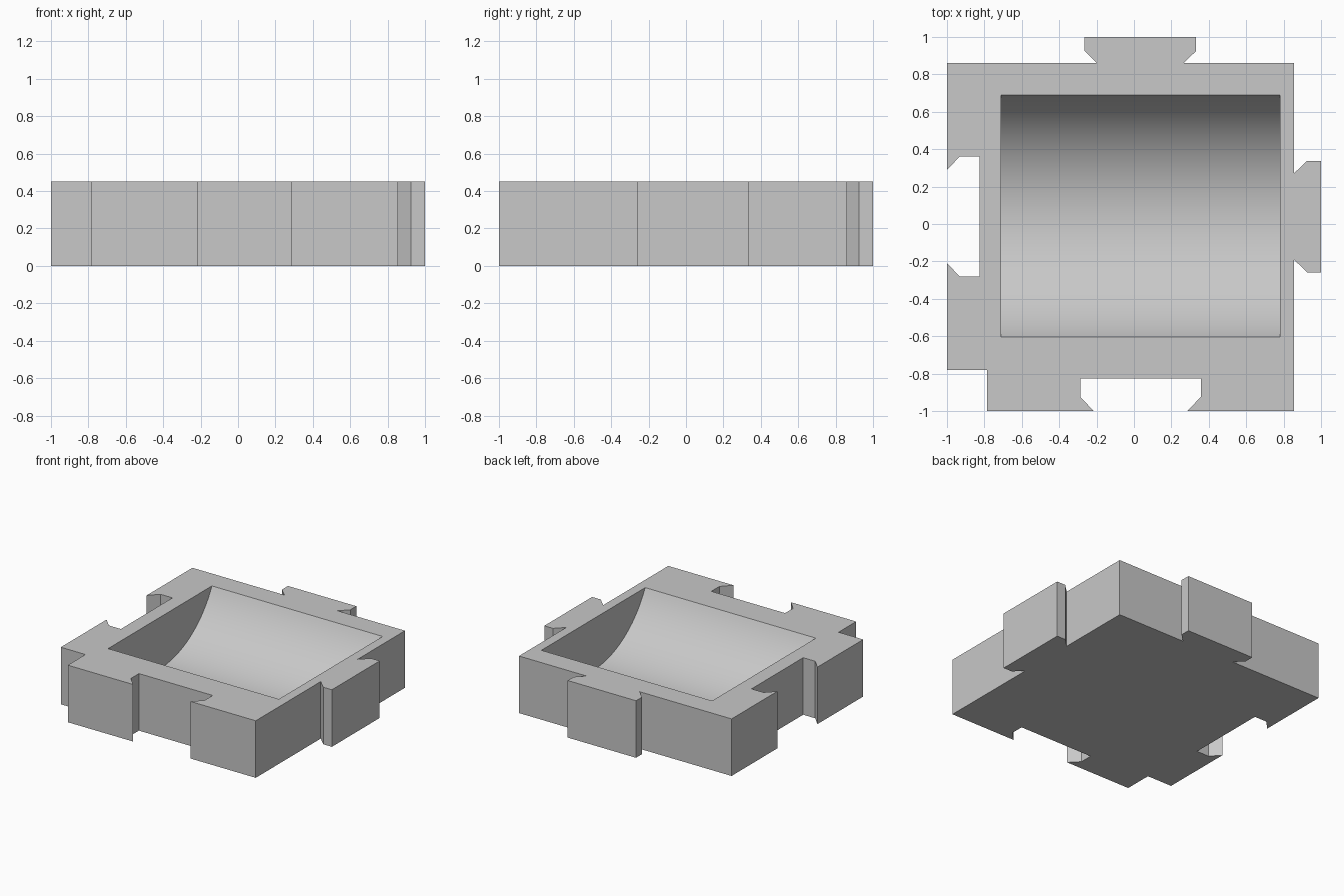
import bpy, bmesh, math
from mathutils import Vector

cube = bpy.data.objects.get("Cube")
if cube:
    bpy.data.objects.remove(cube, do_unlink=True)

HEIGHT = 0.45
grey = bpy.data.materials.new("plain grey")
grey.use_nodes = True
colour = (0.58, 0.58, 0.58, 1)
grey.diffuse_color = colour
grey.node_tree.nodes["Principled BSDF"].inputs["Base Color"].default_value = colour


def prism(name, points, offset):
    """Extrude a closed 3D polygon along a vector."""
    bm = bmesh.new()
    face = bm.faces.new([bm.verts.new(p) for p in points])
    side = bmesh.ops.extrude_face_region(bm, geom=[face])["geom"]
    moved = [v for v in side if isinstance(v, bmesh.types.BMVert)]
    bmesh.ops.translate(bm, verts=moved, vec=Vector(offset))
    bmesh.ops.recalc_face_normals(bm, faces=bm.faces)
    mesh = bpy.data.meshes.new(name)
    bm.to_mesh(mesh)
    bm.free()
    mesh.materials.append(grey)
    obj = bpy.data.objects.new(name, mesh)
    bpy.context.collection.objects.link(obj)
    return obj


def dovetail(start, end, flare, near, middle, far):
    """Joint outline as (along, across) pairs: narrow mouth, wider end."""
    return [(start, near), (start - flare, middle), (start - flare, far),
            (end + flare, far), (end + flare, middle), (end, near)]


# Interlocking tile outline, anticlockwise from the notched corner
front_socket = dovetail(-0.215, 0.285, 0.072, -1, -0.925, -0.825)
right_tab = dovetail(-0.19, 0.27, 0.068, 0.855, 0.925, 1)
back_tab = dovetail(-0.197, 0.265, 0.067, 0.86, 0.925, 1)
left_socket = dovetail(-0.21, 0.29, 0.072, -1, -0.93, -0.825)

outline = [(-1, -0.78), (-0.785, -0.78), (-0.785, -1)]
outline += front_socket
outline += [(0.855, -1)]
outline += [(x, y) for y, x in right_tab]
outline += [(0.855, 0.86)]
outline += back_tab[::-1]
outline += [(-1, 0.86)]
outline += [(x, y) for y, x in left_socket[::-1]]
tile = prism("tile", [(x, y, 0) for x, y in outline], (0, 0, HEIGHT))

# Rounded trough, cut as part of a cylinder lying along x
half, depth, middle = 0.647, 0.405, 0.042
radius = (half ** 2 + depth ** 2) / (2 * depth)
axis = HEIGHT - depth + radius
reach = math.asin(half / radius)
steps = 48
arc = []
for i in range(steps + 1):
    a = reach * (2 * i / steps - 1)
    arc.append((-0.71, middle + radius * math.sin(a), axis - radius * math.cos(a)))
lid = HEIGHT + 0.1
section = [(-0.71, middle - half, lid)] + arc + [(-0.71, middle + half, lid)]
cutter = prism("trough_cutter", section, (1.49, 0, 0))
cutter.hide_render = True

cut = tile.modifiers.new("trough", "BOOLEAN")
cut.operation = "DIFFERENCE"
cut.solver = "EXACT"
cut.object = cutter
bpy.ops.object.select_all(action="DESELECT")
bpy.context.view_layer.objects.active = tile
tile.select_set(True)
bpy.ops.object.modifier_apply(modifier=cut.name)
bpy.data.objects.remove(cutter, do_unlink=True)
bpy.ops.object.shade_smooth_by_angle(angle=math.radians(25))
